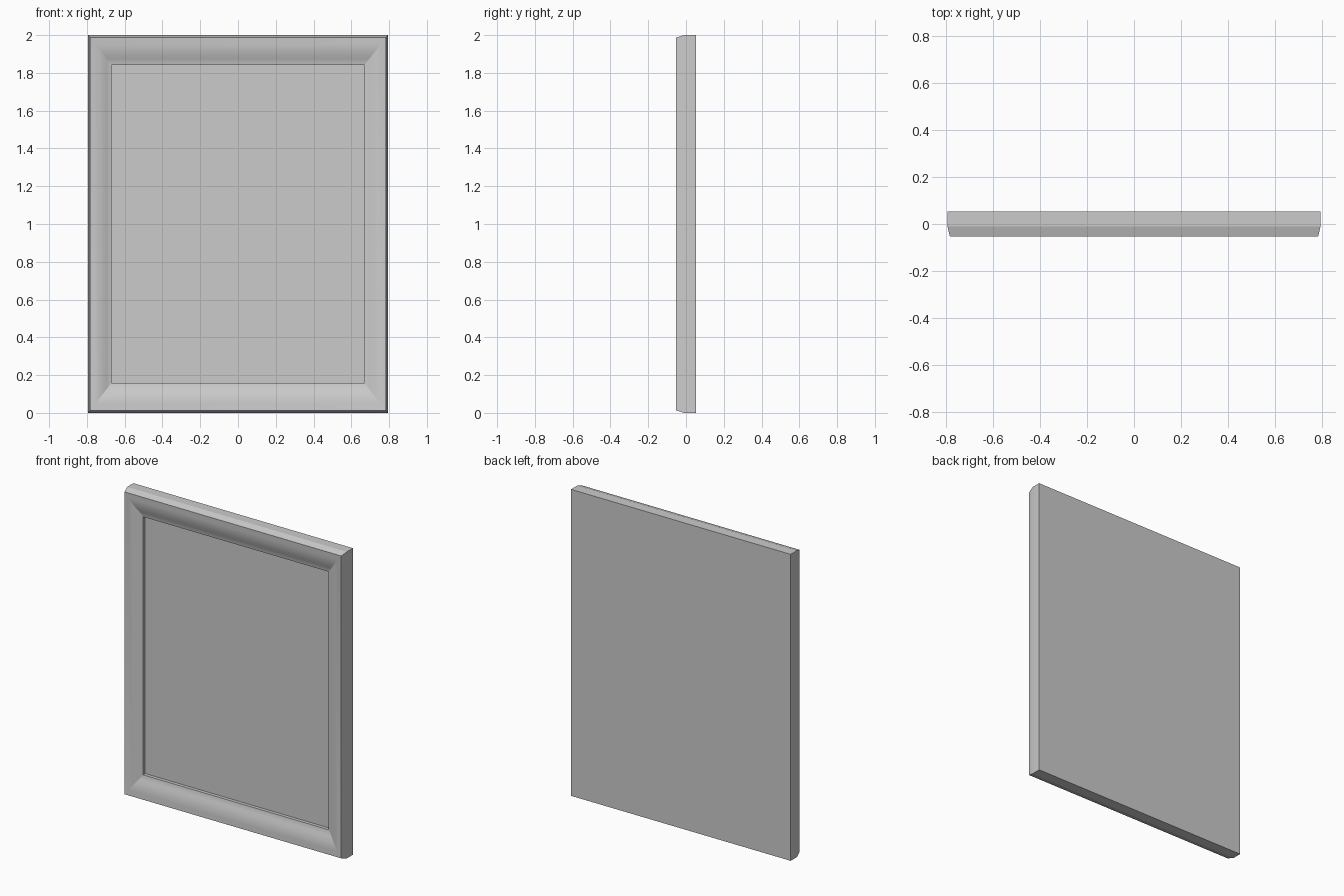
import bpy, bmesh, math

if "Cube" in bpy.data.objects:
    bpy.data.objects.remove(bpy.data.objects["Cube"])

HALF_W, HEIGHT = 0.793, 2.0
BORDER_X, BORDER_Z = 0.123, 0.158
FRONT, BACK = -0.053, 0.053
PANEL_Y = 0.0


def add_ring(bm, u, y):
    """Rectangle of four vertices; u = 0 at the outer edge, 1 at the opening."""
    x, z0, z1 = HALF_W - BORDER_X * u, BORDER_Z * u, HEIGHT - BORDER_Z * u
    return [bm.verts.new((px, y, pz)) for px, pz in ((-x, z0), (x, z0), (x, z1), (-x, z1))]


def finish(bm, name):
    mesh = bpy.data.meshes.new(name)
    bm.to_mesh(mesh)
    bm.free()
    obj = bpy.data.objects.new(name, mesh)
    bpy.context.collection.objects.link(obj)
    return obj


# Frame: moulding profile (inset, depth) swept round the rectangle with mitred corners
profile = [(0, BACK), (0, -0.01), (0.085, FRONT), (0.3, -0.05), (0.5, -0.045),
           (0.66, -0.038), (0.8, -0.029), (0.9, -0.0245), (1, -0.022), (1, PANEL_Y)]
bm = bmesh.new()
rings = [add_ring(bm, u, y) for u, y in profile]
for a, b in zip(rings, rings[1:]):
    for i in range(4):
        j = (i + 1) % 4
        bm.faces.new((a[i], a[j], b[j], b[i]))
bm.faces.new(rings[0][::-1])  # flat back
frame = finish(bm, "frame")

# Smooth moulding with crisp mitres and edges
bpy.context.view_layer.objects.active = frame
frame.select_set(True)
bpy.ops.object.shade_smooth_by_angle(angle=math.radians(14))

# Recessed panel filling the opening
bm = bmesh.new()
bm.faces.new(add_ring(bm, 1, PANEL_Y))
finish(bm, "panel")
